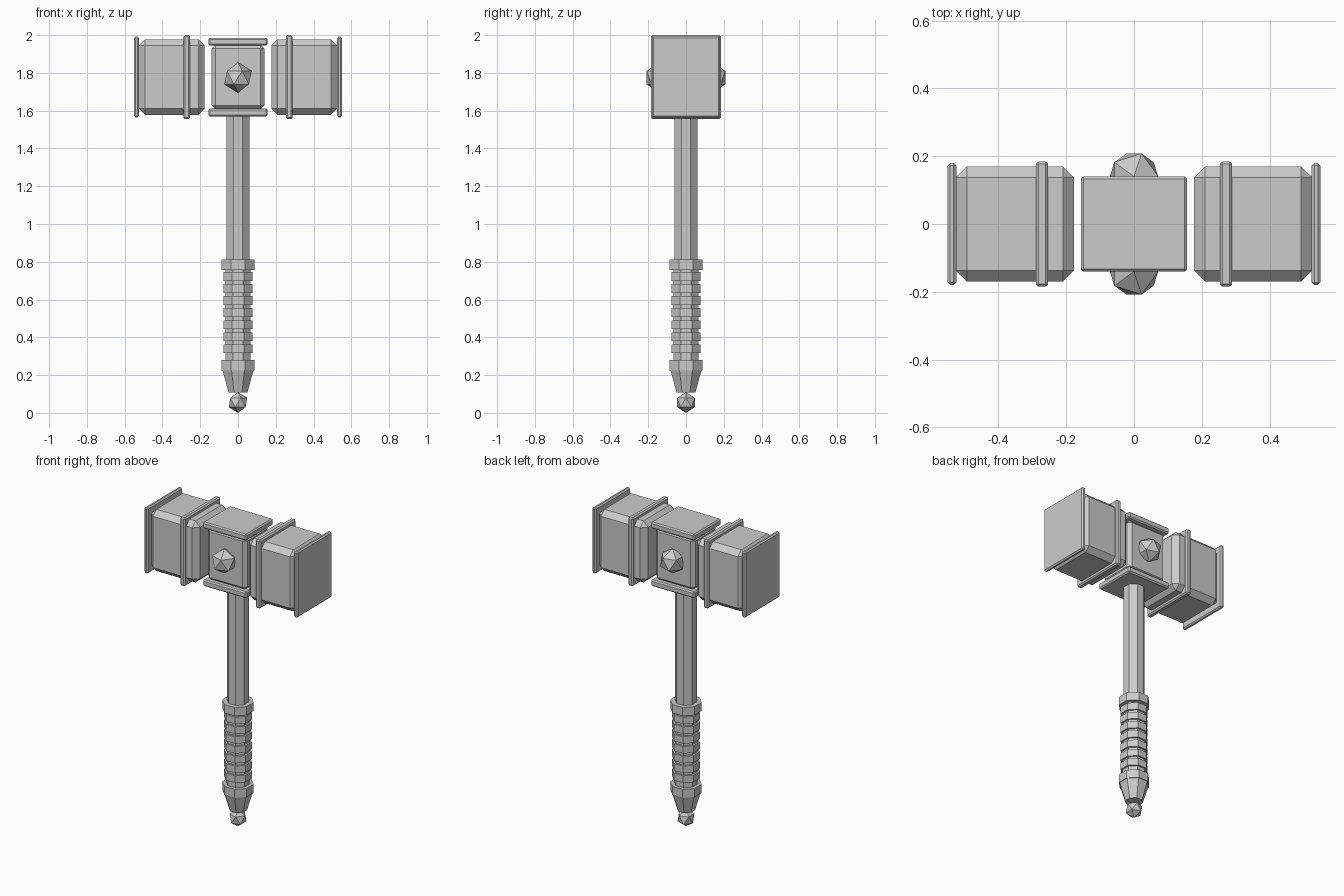
import bpy, bmesh
from math import cos, pi
from mathutils import Matrix, Vector

default = bpy.data.objects.get("Cube")
if default:
    bpy.data.objects.remove(default)

grey = bpy.data.materials.new("plain grey")
grey.use_nodes = True
colour = (0.6, 0.6, 0.6, 1)
grey.diffuse_color = colour
grey.node_tree.nodes["Principled BSDF"].inputs["Base Color"].default_value = colour


def finish(name, bm):
    mesh = bpy.data.meshes.new(name)
    bmesh.ops.recalc_face_normals(bm, faces=bm.faces)
    bm.to_mesh(mesh)
    bm.free()
    mesh.materials.append(grey)
    obj = bpy.data.objects.new(name, mesh)
    bpy.context.collection.objects.link(obj)
    return obj


def chamfered_box(name, centre, size, chamfer):
    bm = bmesh.new()
    bmesh.ops.create_cube(bm, size=1)
    bmesh.ops.scale(bm, vec=Vector(size), verts=bm.verts)
    bmesh.ops.bevel(bm, geom=bm.edges[:], offset=chamfer, segments=1,
                    profile=0.5, affect='EDGES')
    bmesh.ops.translate(bm, vec=Vector(centre), verts=bm.verts)
    return finish(name, bm)


def octagon(name, z0, z1, half0, half1=None):
    """Eight-sided prism with flats facing the axes, given half widths."""
    half1 = half0 if half1 is None else half1
    bm = bmesh.new()
    k = cos(pi / 8)
    bmesh.ops.create_cone(
        bm, cap_ends=True, segments=8, radius1=half0 / k, radius2=half1 / k,
        depth=z1 - z0,
        matrix=Matrix.Translation((0, 0, (z0 + z1) / 2)) @ Matrix.Rotation(pi / 8, 4, 'Z'))
    return finish(name, bm)


def gem(name, centre, radius):
    bm = bmesh.new()
    bmesh.ops.create_icosphere(bm, subdivisions=1, radius=radius,
                               matrix=Matrix.Translation(centre))
    return finish(name, bm)


# Head: one striking block, band and end plate on each side
head_z = 1.778
for side, s in (("left", 1), ("right", -1)):
    chamfered_box(side + "_head_block", (s * 0.351, 0, head_z), (0.348, 0.34, 0.4), 0.033)
    chamfered_box(side + "_head_band", (s * 0.271, 0, head_z), (0.036, 0.37, 0.444), 0.008)
    chamfered_box(side + "_end_plate", (s * 0.537, 0, head_z), (0.026, 0.36, 0.428), 0.008)

# Centre block with caps and faceted studs
chamfered_box("centre_block", (0, 0, head_z), (0.28, 0.246, 0.34), 0.02)
for name, z in (("top_cap", 1.965), ("bottom_cap", 1.591)):
    chamfered_box(name, (0, 0, z), (0.314, 0.28, 0.042), 0.008)
for name, y in (("front_stud", -0.14), ("back_stud", 0.14)):
    gem(name, (0, y, 1.775), 0.08)

# Shaft and ringed grip
octagon("shaft", 0.78, 1.58, 0.06)
octagon("grip_core", 0.25, 0.78, 0.066)
octagon("upper_collar", 0.757, 0.812, 0.087)
for i in range(7):
    z = 0.34 + i * 0.0637
    octagon(f"grip_ring_{i + 1}", z - 0.023, z + 0.023, 0.077)

# Lower collar, tapered end and pommel
octagon("lower_collar", 0.225, 0.28, 0.087)
octagon("tapered_end", 0.108, 0.225, 0.05, 0.082)
gem("pommel", (0, 0, 0.055), 0.055)
